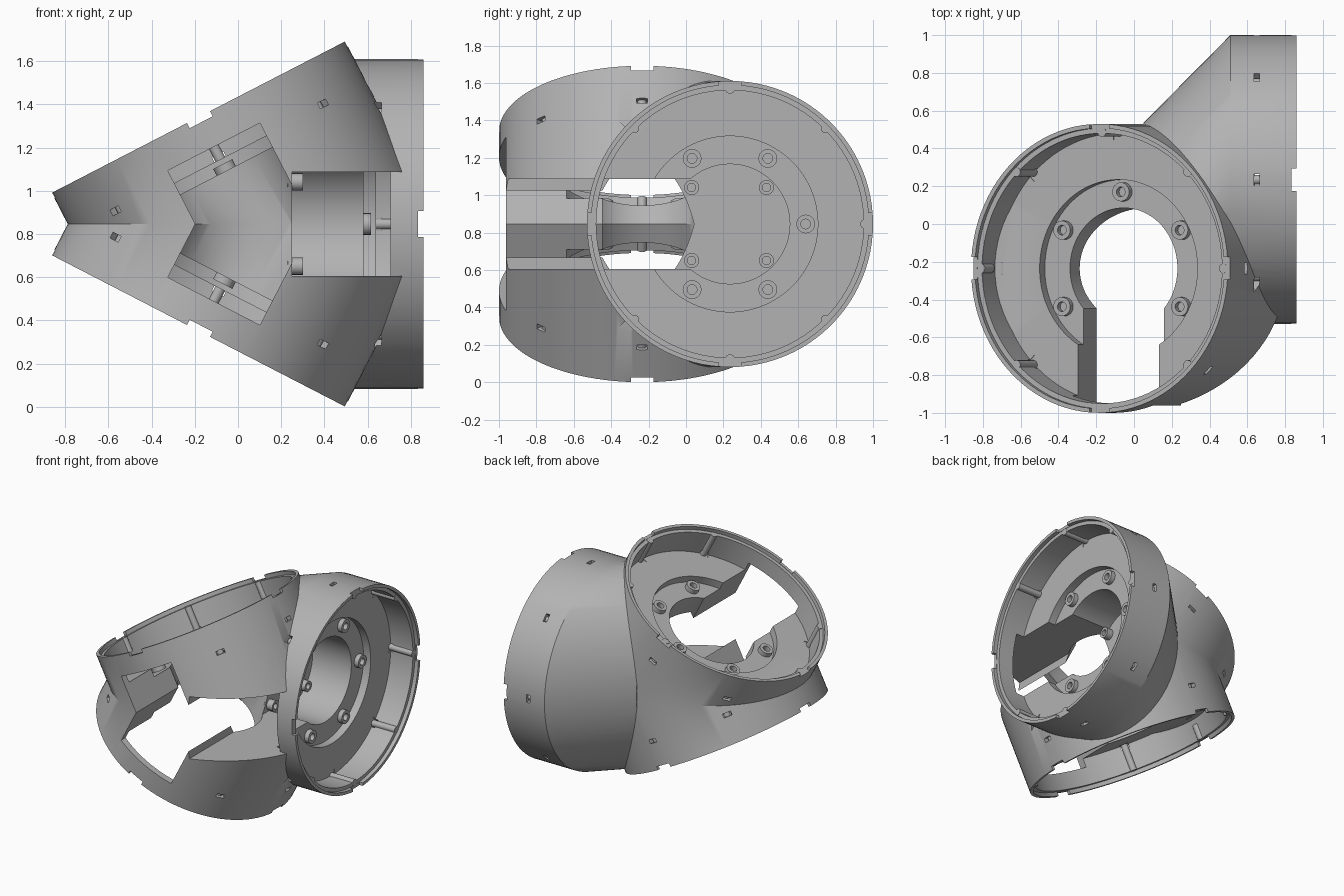
import bpy, bmesh, math
from mathutils import Matrix, Vector

cube = bpy.data.objects.get("Cube")
if cube:
    bpy.data.objects.remove(cube, do_unlink=True)

SEG = 96
MID = 0.846            # height of the symmetry plane
R = 0.765              # outer radius of every housing
TILT = math.radians(27.3)
FLOOR, STEP = -0.22, -0.28
BORE, SLOT = 0.32, 0.24

grey = bpy.data.materials.new("plain grey")
grey.diffuse_color = (0.45, 0.45, 0.45, 1)
grey.use_nodes = True
grey.node_tree.nodes["Principled BSDF"].inputs["Base Color"].default_value = (0.45, 0.45, 0.45, 1)


def frame(origin, axis):
    """Local frame: z out of the rim, y towards the front slot."""
    z = Vector(axis).normalized()
    y = Vector((0, -1, 0))
    x = y.cross(z)
    m = Matrix((x, y, z)).transposed().to_4x4()
    return Matrix.Translation(origin) @ m


def loft(bm, m, rings, seg=SEG):
    """Skin circles given as (radius, z, y offset), capped at both ends."""
    loops = []
    for r, z, dy in rings:
        loops.append([bm.verts.new(m @ Vector((r * math.cos(a), r * math.sin(a) + dy, z)))
                      for a in (2 * math.pi * i / seg for i in range(seg))])
    for a, b in zip(loops, loops[1:]):
        for i in range(seg):
            j = (i + 1) % seg
            bm.faces.new((a[i], a[j], b[j], b[i]))
    bm.faces.new(loops[0])
    bm.faces.new(loops[-1])


def cylinder(bm, m, r, z0, z1, seg=SEG):
    loft(bm, m, [(r, z0, 0), (r, z1, 0)], seg)


def box(bm, m, lo, hi):
    lo, hi = Vector(lo), Vector(hi)
    s = Matrix.Diagonal((hi - lo).to_4d())
    s[3][3] = 1
    bmesh.ops.create_cube(bm, size=1, matrix=m @ Matrix.Translation((lo + hi) / 2) @ s)


def clip(bm, co, no, cap=True):
    """Keep only the side the normal points to."""
    geom = bm.verts[:] + bm.edges[:] + bm.faces[:]
    res = bmesh.ops.bisect_plane(bm, geom=geom, dist=1e-6, plane_co=co, plane_no=no, clear_inner=True)
    if cap:
        edges = [e for e in res["geom_cut"] if isinstance(e, bmesh.types.BMEdge)]
        bmesh.ops.holes_fill(bm, edges=edges, sides=0)


def make(name, bm):
    bmesh.ops.recalc_face_normals(bm, faces=bm.faces[:])
    me = bpy.data.meshes.new(name)
    bm.to_mesh(me)
    bm.free()
    me.materials.append(grey)
    ob = bpy.data.objects.new(name, me)
    bpy.context.scene.collection.objects.link(ob)
    return ob


def combine(ob, bm, op="DIFFERENCE"):
    """Apply a boolean with a temporary tool."""
    tool = make("tool", bm)
    mod = ob.modifiers.new("bool", "BOOLEAN")
    mod.operation, mod.solver, mod.object = op, "EXACT", tool
    bpy.context.view_layer.update()
    deps = bpy.context.evaluated_depsgraph_get()
    me = bpy.data.meshes.new_from_object(ob.evaluated_get(deps))
    ob.modifiers.clear()
    ob.data = me
    bpy.data.objects.remove(tool, do_unlink=True)


def finish(ob):
    ob.location.z = MID
    bpy.ops.object.select_all(action="DESELECT")
    ob.select_set(True)
    bpy.context.view_layer.objects.active = ob
    bpy.ops.object.shade_smooth_by_angle(angle=math.radians(30))


s, c = math.sin(TILT), math.cos(TILT)
upper = frame((-0.183, -0.235, 0.495), (-s, 0, c))
lower = frame((-0.183, -0.235, -0.495), (-s, 0, -c))
side = frame((0.86, 0.235, 0), (1, 0, 0))
world = Matrix()

# upper tilted housing, cleared in front of the side housing
bm = bmesh.new()
cylinder(bm, upper, R, -1.5, 0)
body = make("housing_body", bm)
bm = bmesh.new()
box(bm, world, (0.25, -1.3, -2), (1.8, 0.235, SLOT))
combine(body, bm)
bm = bmesh.new()
box(bm, world, (0.86, -2, -2), (2, 2, 2))
combine(body, bm)

# side housing with its slanted neck
bm = bmesh.new()
loft(bm, side, [(R, 0, 0), (R, -0.35, 0), (R, -0.81, 0.465)])
clip(bm, upper.translation, (s, 0, -c))
combine(body, bm, "UNION")

# stepped recesses
recess = [(0.742, 0.3, 0), (0.742, -0.03, 0), (0.715, -0.03, 0),
          (0.715, FLOOR, 0), (0.47, FLOOR, 0), (0.47, STEP, 0)]
bm = bmesh.new()
loft(bm, upper, recess)
clip(bm, (0, 0, 0.008), (0, 0, 1))
combine(body, bm)
bm = bmesh.new()
loft(bm, side, recess)
combine(body, bm)

# bores and front slots
for m, end in ((upper, -1.4), (side, -0.61)):
    bm = bmesh.new()
    cylinder(bm, m, BORE, end, -0.2)
    combine(body, bm)
    bm = bmesh.new()
    box(bm, m, (-SLOT, 0, end), (SLOT, 1.3, -0.155))
    combine(body, bm)

# rim notches and small wall slots
for m in (upper, side):
    bm = bmesh.new()
    for i in range(8):
        turn = m @ Matrix.Rotation(i * math.pi / 4, 4, "Z")
        box(bm, turn, (0.68, -0.03, -0.225), (0.83, 0.03, -0.195))
        if i % 2 == 0:
            box(bm, turn, (0.69, -0.06, -0.027), (0.83, 0.06, 0.05))
    combine(body, bm)

# mirror the upper half downwards
bm = bmesh.new()
bm.from_mesh(body.data)
clip(bm, (0, 0, 0), (0, 0, 1), cap=False)
copy = bmesh.ops.duplicate(bm, geom=bm.verts[:] + bm.edges[:] + bm.faces[:])["geom"]
for v in copy:
    if isinstance(v, bmesh.types.BMVert):
        v.co.z = -v.co.z
bmesh.ops.reverse_faces(bm, faces=[f for f in copy if isinstance(f, bmesh.types.BMFace)])
bmesh.ops.remove_doubles(bm, verts=bm.verts[:], dist=1e-5)
bm.to_mesh(body.data)
bm.free()
finish(body)

# screw bosses and wall ribs in every housing
for name, m in (("upper", upper), ("lower", lower), ("side", side)):
    bosses, ribs = bmesh.new(), bmesh.new()
    for i in range(6):
        if i == 0:
            continue
        at = m @ Matrix.Rotation(math.pi / 2 + i * math.pi / 3, 4, "Z") @ Matrix.Translation((0.405, 0, 0))
        loft(bosses, at, [(0.05, STEP - 0.01, 0), (0.05, STEP + 0.035, 0), (0.026, STEP + 0.035, 0),
                          (0.026, STEP + 0.002, 0)], 24)
    for i in range(1, 8):
        at = m @ Matrix.Rotation(math.pi / 2 + i * math.pi / 4, 4, "Z") @ Matrix.Translation((0.722, 0, 0))
        low = at @ Vector((0, 0, FLOOR))
        short = name != "side" and abs(low.z) < 0.06
        cylinder(ribs, at, 0.025, -0.14 if short else FLOOR - 0.01, -0.028, 16)
    finish(make(name + "_screw_bosses", bosses))
    finish(make(name + "_wall_ribs", ribs))

# short studs on the end wall of the side bore
bm = bmesh.new()
for y in (0.03, 0.43):
    for z in (-0.195, 0.195):
        at = frame((0.25, y, z), (1, 0, 0))
        loft(bm, at, [(0.04, -0.02, 0), (0.04, 0.05, 0), (0.022, 0.05, 0), (0.022, 0.01, 0)], 24)
finish(make("bore_studs", bm))
